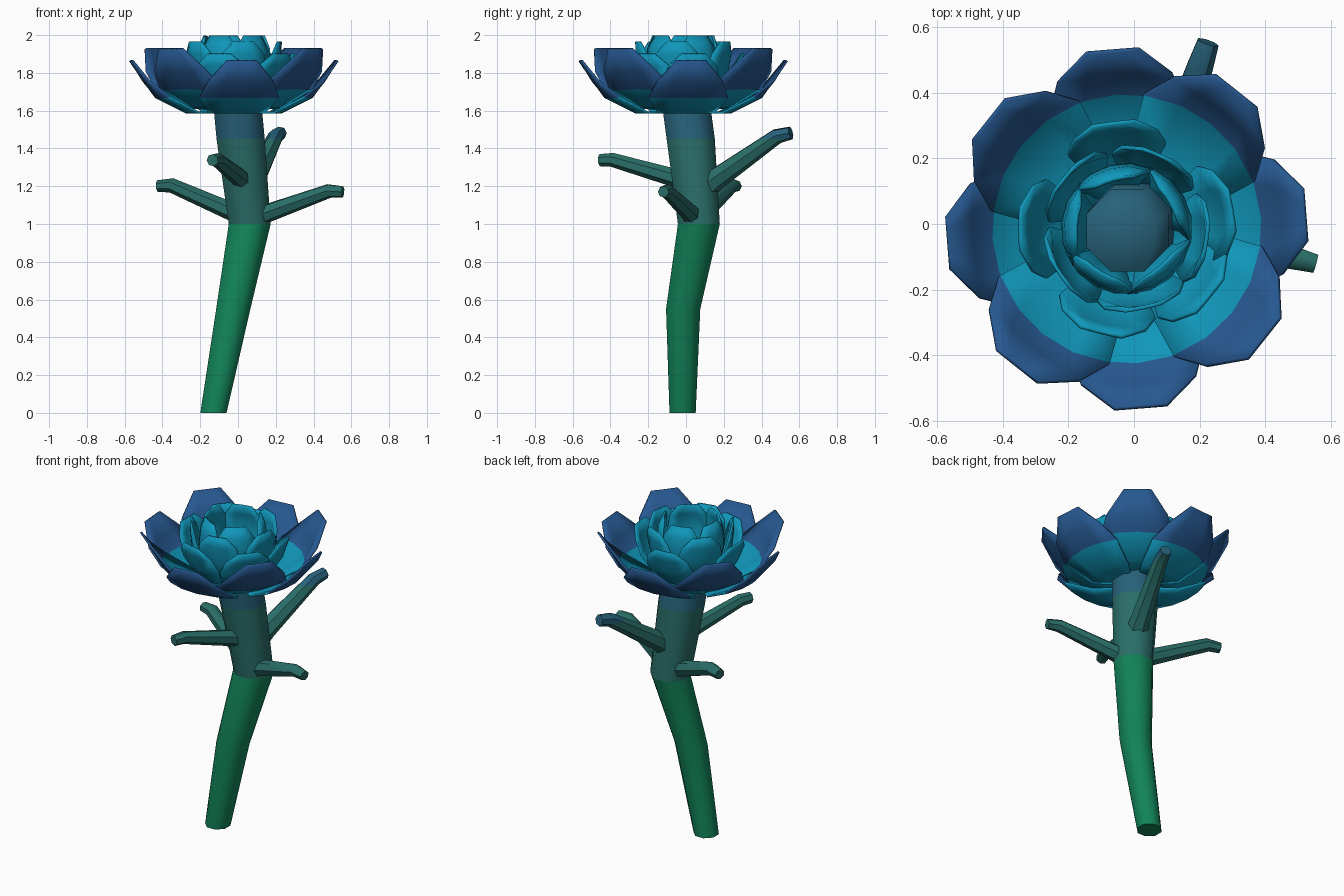
import bpy, bmesh, math
from mathutils import Vector, Matrix

if "Cube" in bpy.data.objects:
    bpy.data.objects.remove(bpy.data.objects["Cube"])


def material(name, hex_code):
    def lin(c):
        return c / 12.92 if c <= 0.04045 else ((c + 0.055) / 1.055) ** 2.4
    m = bpy.data.materials.new(name)
    m.diffuse_color = [lin(int(hex_code[i:i + 2], 16) / 255) for i in (0, 2, 4)] + [1]
    m.use_nodes = True
    m.node_tree.nodes["Principled BSDF"].inputs["Base Color"].default_value = m.diffuse_color
    return m


GREEN = material("leaf green", "12855A")
MID = material("dark teal green", "2A6E68")
UPPER = material("dusky blue", "27627A")
TEAL = material("petal teal", "1096B9")
NAVY = material("petal navy", "265890")
CENTRE = Vector((-0.022, -0.015, 0))


def finish(bm, name, mats, angle=35):
    me = bpy.data.meshes.new(name)
    bm.to_mesh(me)
    bm.free()
    ob = bpy.data.objects.new(name, me)
    bpy.context.collection.objects.link(ob)
    for m in mats:
        me.materials.append(m)
    bpy.ops.object.select_all(action='DESELECT')
    ob.select_set(True)
    bpy.context.view_layer.objects.active = ob
    bpy.ops.object.shade_smooth_by_angle(angle=math.radians(angle))
    return ob


def tube(name, path, sides, level=False):
    """Tapered tube through (x, y, z, radius); coloured in height bands."""
    bm = bmesh.new()
    pts = [Vector(p[:3]) for p in path]
    rings = []
    for i, p in enumerate(pts):
        d = pts[min(i + 1, len(pts) - 1)] - pts[max(i - 1, 0)]
        rot = Matrix.Identity(3) if level else d.to_track_quat('Z', 'Y').to_matrix()
        ring = []
        for k in range(sides):
            a = 2 * math.pi * (k + 0.5) / sides
            ring.append(bm.verts.new(p + rot @ Vector((math.cos(a), math.sin(a), 0)) * path[i][3]))
        rings.append(ring)
    for a, b in zip(rings, rings[1:]):
        for k in range(sides):
            n = (k + 1) % sides
            bm.faces.new((a[k], a[n], b[n], b[k]))
    bm.faces.new(rings[0][::-1])
    bm.faces.new(rings[-1])
    for z in (1.0, 1.45):
        bmesh.ops.bisect_plane(bm, geom=bm.verts[:] + bm.edges[:] + bm.faces[:],
                               plane_co=(0, 0, z), plane_no=(0, 0, 1))
    for f in bm.faces:
        z = f.calc_center_median().z
        f.material_index = 0 if z < 1.0 else 1 if z < 1.45 else 2
    return finish(bm, name, (GREEN, MID, UPPER), 50)


def petal_ring(name, angles, rows, navy_from=99):
    """Petals from rows of (radius, half width, height, roundness)."""
    bm = bmesh.new()
    for ang in angles:
        rot = Matrix.Rotation(math.radians(ang), 3, 'Z')
        grid = []
        for r, half, z, c in rows:
            line = []
            for t in (-1, -0.5, 0, 0.5, 1):
                l = half * t
                x = r - c * (r - math.sqrt(r * r - l * l))
                line.append(bm.verts.new(CENTRE + rot @ Vector((x, l, z))))
            grid.append(line)
        for i in range(len(grid) - 1):
            for k in range(4):
                f = bm.faces.new((grid[i][k], grid[i + 1][k], grid[i + 1][k + 1], grid[i][k + 1]))
                f.material_index = int(i >= navy_from)
    ob = finish(bm, name, (TEAL, NAVY), 40)
    s = ob.modifiers.new("thickness", 'SOLIDIFY')
    s.thickness = 0.012
    s.offset = 0
    return ob


# Stem, ending in a low dome inside the flower
tube("stem", [(-.13, -.018, 0, .075), (-.025, -.015, .55, .098), (.062, .068, 1.0, .12),
              (.014, .025, 1.45, .138), (0, .005, 1.6, .138), (-.02, -.02, 1.79, .135),
              (-.02, -.02, 1.82, .09), (-.02, -.02, 1.83, .03)], 8, level=True)

# Four side shoots with slightly bent tips
shoots = {
    "right_shoot": [(.06, .05, 1.02, .06), (.16, .02, 1.06, .05), (.48, -.10, 1.175, .038), (.555, -.12, 1.17, .03)],
    "left_shoot": [(.06, .06, 1.03, .06), (-.04, .10, 1.07, .05), (-.35, .24, 1.205, .04), (-.425, .265, 1.2, .032)],
    "front_shoot": [(.05, .04, 1.22, .06), (.01, -.06, 1.245, .05), (-.11, -.39, 1.34, .038), (-.135, -.455, 1.338, .033)],
    "back_shoot": [(.05, .06, 1.16, .075), (.09, .16, 1.24, .06), (.20, .48, 1.465, .042), (.225, .555, 1.482, .035)],
}
for n, p in shoots.items():
    tube(n, p, 7)

# Outer petals: a low ring of four and a raised ring of four, with navy ends
petal_ring("outer_petals_low", [4.5 + 90 * i for i in range(4)],
           [(.11, .06, 1.59, 1), (.25, .15, 1.59, 1), (.415, .21, 1.672, 1),
            (.475, .175, 1.755, .4), (.545, .08, 1.865, 0)], 2)
petal_ring("outer_petals_high", [51.5 + 90 * i for i in range(4)],
           [(.11, .06, 1.605, 1), (.25, .15, 1.62, 1), (.415, .215, 1.715, 1),
            (.465, .175, 1.81, .4), (.535, .08, 1.928, 0)], 2)

# Inner petals, getting steeper towards the middle
petal_ring("inner_petals_wide", [10, 97, 180, 256, 321],
           [(.11, .05, 1.62, 1), (.22, .11, 1.66, 1), (.285, .15, 1.76, 1),
            (.305, .13, 1.84, .7), (.325, .065, 1.90, .2)])
petal_ring("inner_petals_middle", [-8, 66, 140, 214, 282],
           [(.11, .05, 1.63, 1), (.19, .10, 1.69, 1), (.235, .135, 1.80, 1),
            (.245, .115, 1.90, .8), (.245, .055, 1.965, .3)])
petal_ring("inner_petals_closed", [30, 105, 175, 240, 310],
           [(.10, .04, 1.64, 1), (.165, .09, 1.71, 1), (.195, .125, 1.83, 1),
            (.185, .105, 1.93, 1), (.155, .06, 1.995, .5)])
